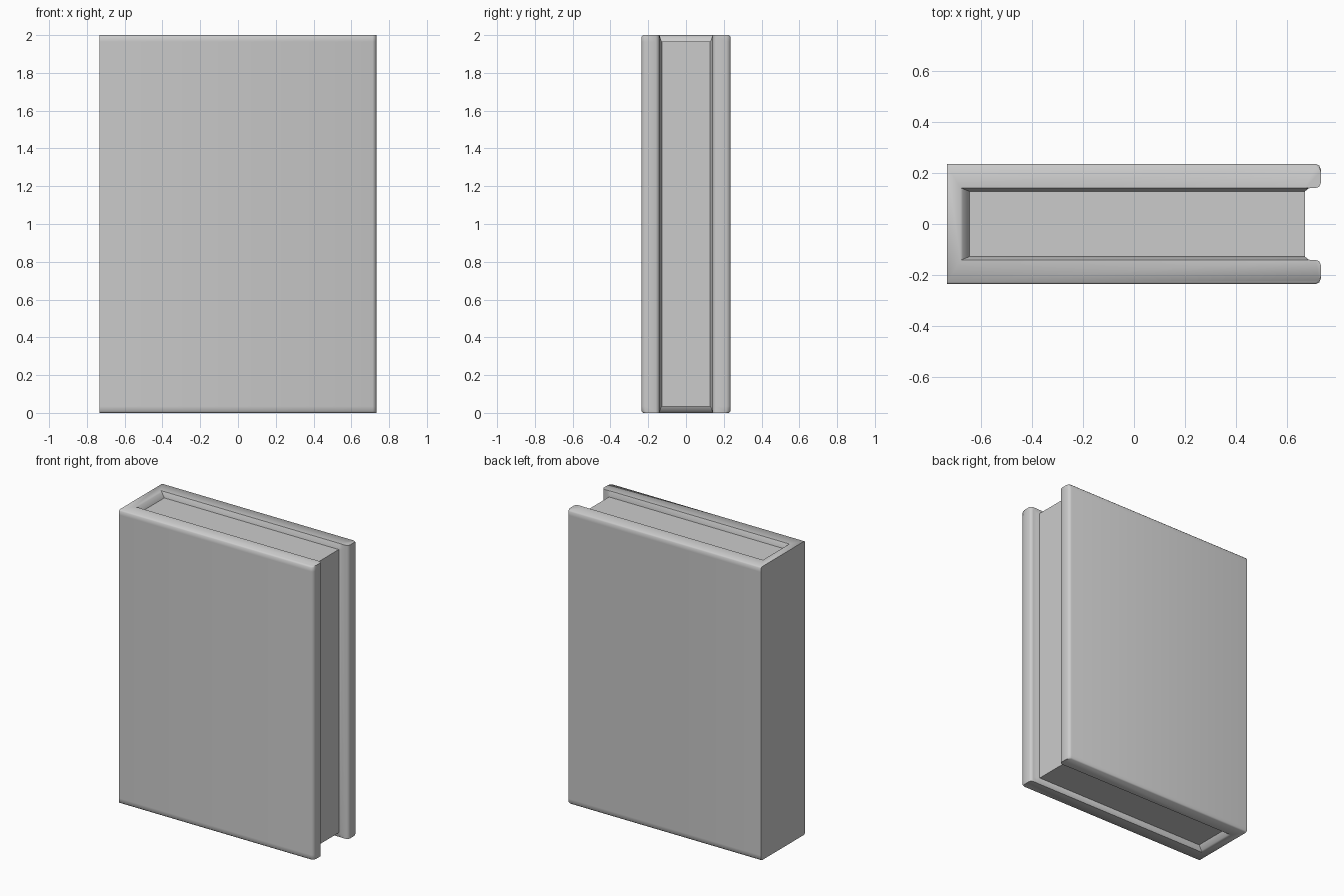
import bpy, bmesh, math

cube = bpy.data.objects.get("Cube")
if cube:
    bpy.data.objects.remove(cube, do_unlink=True)

grey = bpy.data.materials.new("plain grey")
grey.use_nodes = True
COLOUR = (0.6, 0.6, 0.6, 1)
grey.diffuse_color = COLOUR
grey.node_tree.nodes["Principled BSDF"].inputs["Base Color"].default_value = COLOUR

LEFT, RIGHT, HALF_Y, HEIGHT = -0.732, 0.732, 0.236, 2.0
FORE, PAGE_Y, PAGE_Z = 0.67, 0.128, 0.035


def finish(name, bm, angle):
    bmesh.ops.recalc_face_normals(bm, faces=bm.faces)
    mesh = bpy.data.meshes.new(name)
    bm.to_mesh(mesh)
    bm.free()
    obj = bpy.data.objects.new(name, mesh)
    bpy.context.collection.objects.link(obj)
    mesh.materials.append(grey)
    bpy.ops.object.select_all(action='DESELECT')
    obj.select_set(True)
    bpy.context.view_layer.objects.active = obj
    bpy.ops.object.shade_smooth_by_angle(angle=math.radians(angle))
    return obj


def cover_profile(outer, flare):
    """U-shaped section: outer edge inset by outer, inner edge opened by flare (0 to 1)."""
    y_out = HALF_Y - outer
    y_in = PAGE_Y + 0.014 * flare
    half = [(LEFT, y_out), (RIGHT - 0.02, y_out), (RIGHT - 0.006, y_out - 0.007),
            (RIGHT, y_out - 0.022), (RIGHT, 0.16), (RIGHT - 0.006, 0.146),
            (RIGHT - 0.02, 0.141), (FORE + 0.015, 0.14), (FORE, y_in),
            (-0.645 - 0.035 * flare, y_in)]
    return half + [(x, -y) for x, y in reversed(half)]


# Cover: two boards and a spine, lofted upward with bevelled ends
bm = bmesh.new()
levels = [(0, 0.008, 1), (0.008, 0, 0.75), (PAGE_Z, 0, 0)]
levels += [(HEIGHT - z, o, f) for z, o, f in reversed(levels)]
rings = [[bm.verts.new((x, y, z)) for x, y in cover_profile(o, f)] for z, o, f in levels]
count = len(rings[0])
for low, high in zip(rings, rings[1:]):
    for i in range(count):
        j = (i + 1) % count
        bm.faces.new((low[i], low[j], high[j], high[i]))

# End caps: quads pair each outer corner with the inner edge
for ring in (rings[0], rings[-1]):
    last = count - 1
    bm.faces.new((ring[0], ring[9], ring[last - 9], ring[last]))
    bm.faces.new(ring[:10])
    bm.faces.new(ring[10:])
finish("book_cover", bm, 50)

# Page block, set back from the cover edges
bm = bmesh.new()
bmesh.ops.create_cube(bm, size=1)
for v in bm.verts:
    v.co.x = FORE if v.co.x > 0 else -0.66
    v.co.y *= 2 * (PAGE_Y + 0.005)
    v.co.z = HEIGHT - PAGE_Z if v.co.z > 0 else PAGE_Z
finish("page_block", bm, 30)
